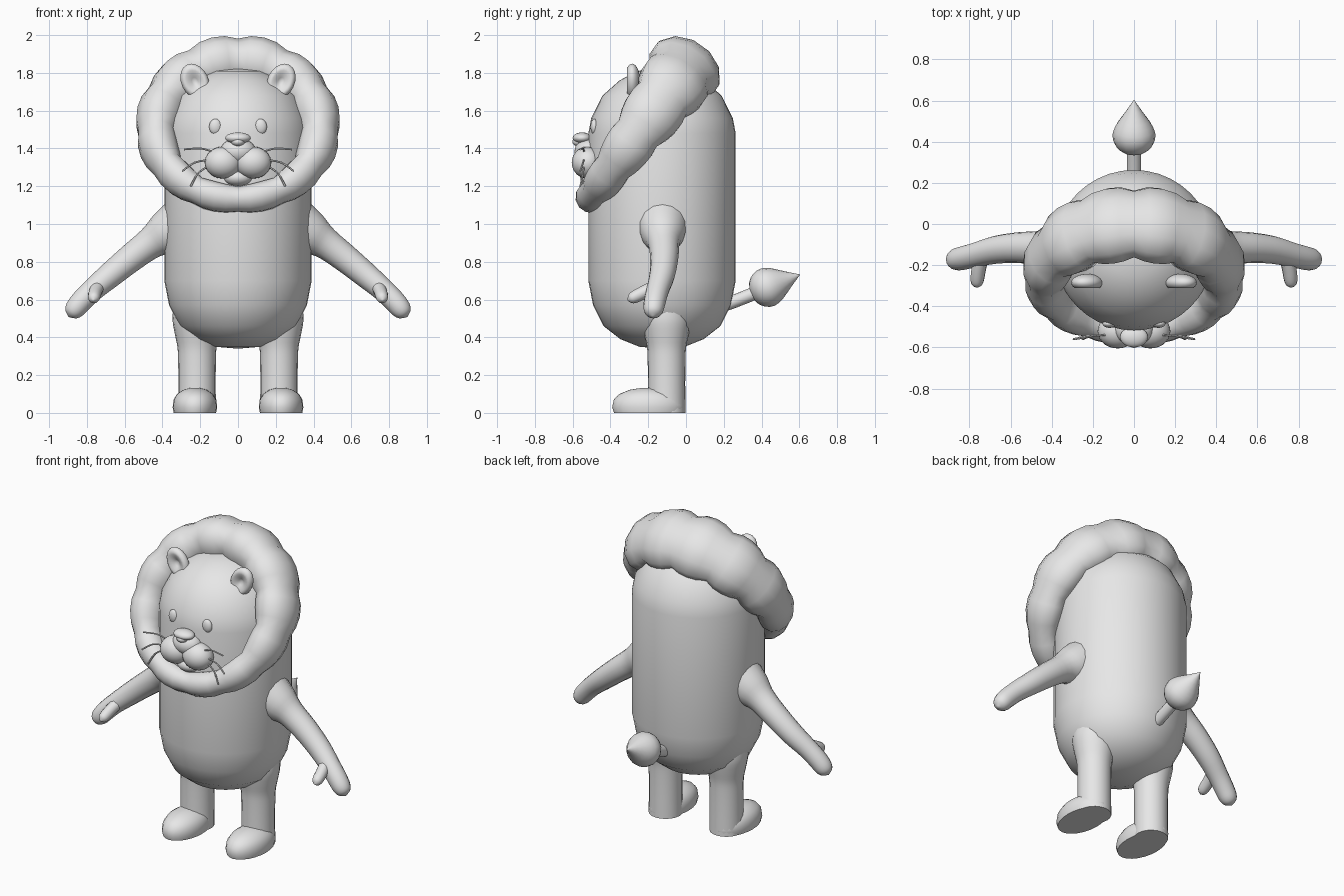
import bpy, bmesh, math
from mathutils import Vector, Matrix

if "Cube" in bpy.data.objects:
    bpy.data.objects.remove(bpy.data.objects["Cube"])

grey = bpy.data.materials.new("plain grey")
grey.diffuse_color = (0.8, 0.8, 0.8, 1)
grey.use_nodes = True
grey.node_tree.nodes["Principled BSDF"].inputs["Base Color"].default_value = grey.diffuse_color


def finish(name, bm, angle=50):
    bmesh.ops.remove_doubles(bm, verts=bm.verts, dist=1e-5)
    bmesh.ops.recalc_face_normals(bm, faces=bm.faces)
    me = bpy.data.meshes.new(name)
    bm.to_mesh(me)
    bm.free()
    me.materials.append(grey)
    ob = bpy.data.objects.new(name, me)
    bpy.context.collection.objects.link(ob)
    bpy.ops.object.select_all(action='DESELECT')
    ob.select_set(True)
    bpy.context.view_layer.objects.active = ob
    bpy.ops.object.shade_smooth_by_angle(angle=math.radians(angle))
    return ob


def skin(bm, rings, closed=False):
    """Join rings of points with quads."""
    loops = [[bm.verts.new(p) for p in r] for r in rings]
    n = len(loops[0])
    pairs = list(zip(loops, loops[1:] + loops[:1])) if closed else list(zip(loops, loops[1:]))
    for a, b in pairs:
        for i in range(n):
            j = (i + 1) % n
            bm.faces.new((a[i], a[j], b[j], b[i]))
    if not closed:
        bm.faces.new(loops[0])
        bm.faces.new(loops[-1])


def resample(pts, steps):
    """Smooth curve through (x, y, z, radius) points."""
    pts = [Vector(p) for p in pts]
    out = []
    for i in range(len(pts) - 1):
        a, b, c, d = pts[max(i - 1, 0)], pts[i], pts[i + 1], pts[min(i + 2, len(pts) - 1)]
        for k in range(steps):
            t = k / steps
            out.append(b + (c - a) * (t / 2) + (2 * a - 5 * b + 4 * c - d) * (t * t / 2)
                       + (3 * b - a - 3 * c + d) * (t ** 3 / 2))
    return out + [pts[-1]]


def tube(name, pts, sides=16, steps=3, stretch=1.0, angle=50):
    """Round tube of varying radius; stretch widens it along y."""
    path = resample(pts, steps)
    rings = []
    for i, p in enumerate(path):
        t = (path[min(i + 1, len(path) - 1)] - path[max(i - 1, 0)]).to_3d().normalized()
        u = (Vector((0, 1, 0)) if abs(t.y) < 0.8 else Vector((1, 0, 0))).cross(t).normalized()
        v = t.cross(u)
        r = max(p[3], 0)
        rings.append([p.to_3d() + r * (u * math.cos(a) + v * math.sin(a) * stretch)
                      for a in (math.tau * k / sides for k in range(sides))])
    bm = bmesh.new()
    skin(bm, rings)
    return finish(name, bm, angle)


def ball(name, loc, size, tilt=0, dent=0):
    """Ellipsoid, optionally tilted about y and hollowed at the front."""
    bm = bmesh.new()
    bmesh.ops.create_uvsphere(bm, u_segments=20, v_segments=14, radius=1,
                              matrix=Matrix.Rotation(math.pi / 2, 4, 'X'))
    for v in bm.verts:
        d = math.hypot(v.co.x, v.co.z)
        if dent and v.co.y < 0 and d < 0.75:
            v.co.y += dent * (1 - d / 0.75)
    bm.transform(Matrix.Translation(loc) @ Matrix.Rotation(tilt, 4, 'Y') @ Matrix.Diagonal((*size, 1)))
    return finish(name, bm, 80)


# Body and head in one capsule
profile = [(0, .34), (.12, .35), (.22, .39), (.31, .46), (.365, .57), (.39, .7), (.39, 1.48),
           (.375, 1.56), (.315, 1.68), (.225, 1.76), (.13, 1.81), (0, 1.825)]
tube("body", [(0, -.127, z, r) for r, z in profile], sides=40, steps=1)

# Mane: tilted ring of twelve puffs, thick at the top and thin under the chin
LOBES, SEG, SIDES = 12, 4, 12
puff = (.87, .97, 1.0, .97)
up, out = Vector((0, .578, .816)), Vector((0, -.816, .578))
rings = []
for i in range(LOBES * SEG):
    a = math.tau * i / (LOBES * SEG)
    c = math.cos(a)
    centre = Vector((.43 * math.sin(a), -.255 + .255 * c, 1.48 + .35 * c))
    radial = (Vector((math.sin(a), 0, 0)) + up * c).normalized()
    f = puff[i % SEG]
    rr, rn = f * (.115 + .04 * c), f * (.145 + .062 * c)
    rings.append([centre + radial * rr * math.cos(b) + out * rn * math.sin(b)
                  for b in (math.tau * (k + .5) / SIDES for k in range(SIDES))])
bm = bmesh.new()
skin(bm, rings, closed=True)
finish("mane", bm, 55)

# Muzzle, chin and nose
ball("muzzle_bridge", (0, -.515, 1.385), (.095, .075, .07))
ball("chin", (0, -.5, 1.245), (.075, .06, .045))
ball("nose", (0, -.55, 1.455), (.068, .05, .03))
ball("nose_tip", (0, -.565, 1.435), (.035, .037, .025))

# Tail and tuft
tube("tail", [(0, .2, .57, .035), (0, .28, .6, .035), (0, .38, .64, .035)])
d = Vector((0, .93, .36))
tuft = [(0, 0), (.015, .055), (.05, .092), (.1, .105), (.15, .088), (.2, .055), (.25, .022), (.285, 0)]
tube("tail_tuft", [(*(Vector((0, .34, .63)) + d * t), r) for t, r in tuft], steps=2)

for s, side in ((1, "left"), (-1, "right")):
    # Face parts
    ball("cheek_" + side, (s * .08, -.522, 1.325), (.097, .083, .085))
    ball("eye_" + side, (s * .12, -.485, 1.515), (.033, .02, .042))
    ball("ear_" + side, (s * .228, -.285, 1.755), (.072, .042, .098), s * .45, 1.1)
    whiskers = [((.14, 1.385), (.2, 1.4), (.285, 1.395)),
                ((.15, 1.34), (.23, 1.325), (.295, 1.28)),
                ((.15, 1.31), (.21, 1.27), (.25, 1.2))]
    for n, w in enumerate(whiskers):
        tube(f"whisker_{side}_{n + 1}", [(s * x, y, z, .005) for (x, z), y in zip(w, (-.54, -.545, -.56))],
             sides=6)

    # Arm with thumb
    arm = [(.3, -.125, 1.0, .14), (.39, -.122, .945, .115), (.46, -.118, .9, .085), (.56, -.115, .825, .075),
           (.67, -.125, .735, .068), (.77, -.15, .65, .06), (.83, -.165, .59, .058), (.865, -.172, .548, .053),
           (.885, -.175, .522, .036), (.896, -.176, .507, 0)]
    tube("arm_" + side, [(s * x, y, z, r) for x, y, z, r in arm])
    thumb = [(.74, -.16, .67, .035), (.755, -.22, .64, .035), (.762, -.27, .615, .033),
             (.765, -.295, .602, .024), (.766, -.31, .595, 0)]
    tube("thumb_" + side, [(s * x, y, z, r) for x, y, z, r in thumb], sides=12)

    # Leg and flat-soled foot
    leg = [(0, .1), (.15, .099), (.28, .1), (.35, .104), (.42, .118), (.5, .13), (.6, .12)]
    tube("leg_" + side, [(s * .217, -.103, z, r) for z, r in leg], sides=20)
    foot = [(0, .112), (.03, .118), (.07, .113), (.1, .095), (.122, .062), (.132, .025), (.133, 0)]
    tube("foot_" + side, [(s * .228, -.197, z, r) for z, r in foot], sides=24, steps=1, stretch=1.64)
